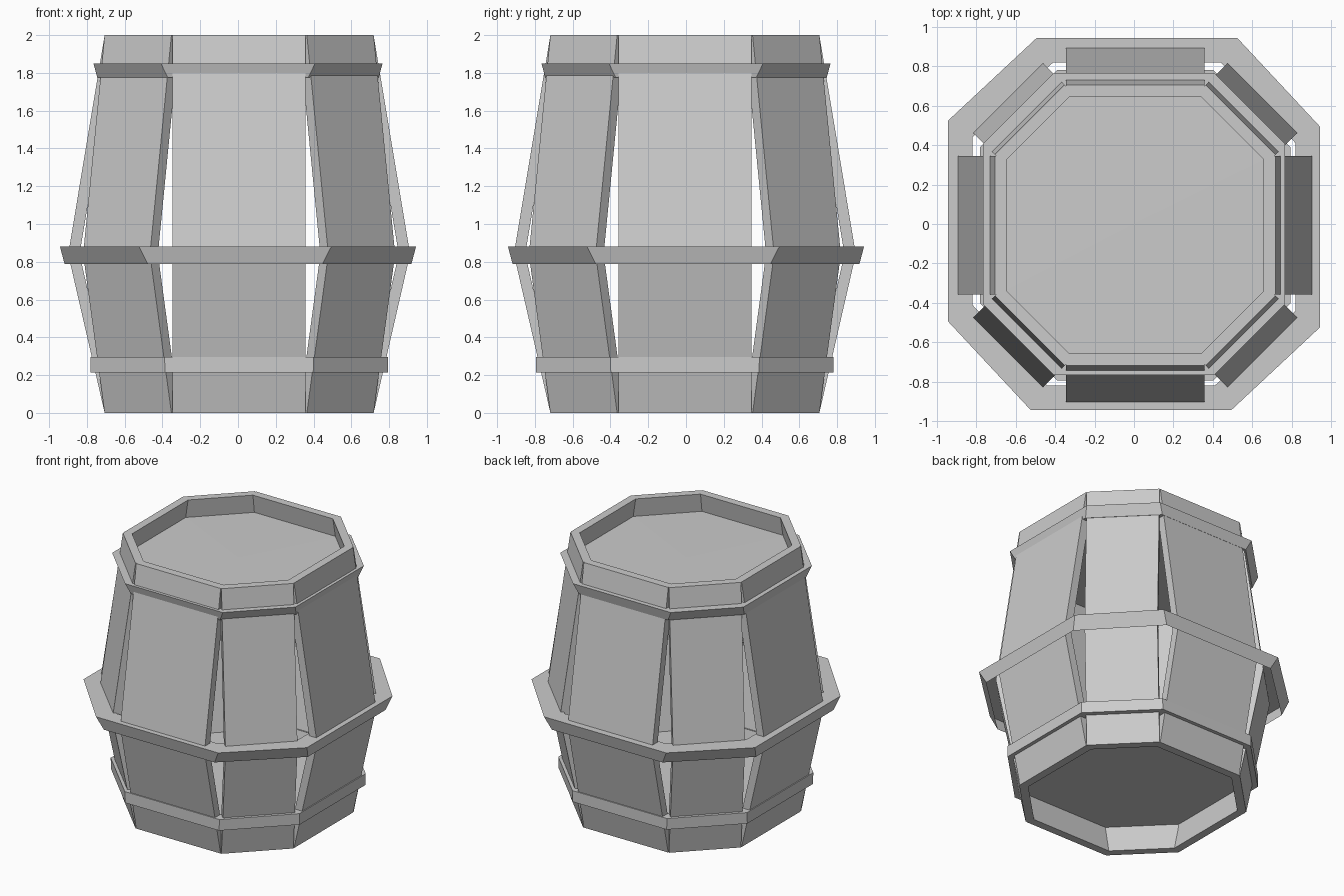
import bpy, bmesh
from math import radians
from mathutils import Matrix, Vector

if "Cube" in bpy.data.objects:
    bpy.data.objects.remove(bpy.data.objects["Cube"])

CENTRE = Vector((0.006, -0.006, 0))


def add_object(name, bm):
    bmesh.ops.recalc_face_normals(bm, faces=bm.faces)
    mesh = bpy.data.meshes.new(name)
    bm.to_mesh(mesh)
    bm.free()
    obj = bpy.data.objects.new(name, mesh)
    bpy.context.collection.objects.link(obj)
    return obj


def octagon(apothem, half, z, slide=0):
    """Eight corners; half is the half-length of the four square-on sides."""
    pts = []
    for k in range(4):
        quarter = Matrix.Rotation(radians(90 * k), 3, 'Z')
        for y in (-half, half):
            pts.append(quarter @ Vector((apothem, y + slide, z)))
    return pts


def stave(name, angle, end, middle, half, thick=0.06):
    """Bent plank: an outer and inner profile swept from bottom to top."""
    bm = bmesh.new()
    rot = Matrix.Rotation(radians(angle), 3, 'Z')
    rings = []
    for r, z in [(end, 0.0), (middle, 0.84), (end, 2.0)]:
        ring = [(r, -half), (r, half), (r - thick, half), (r - thick, -half)]
        rings.append([bm.verts.new(rot @ Vector((x, y, z)) + CENTRE) for x, y in ring])
    for a, b in zip(rings, rings[1:]):
        for i in range(4):
            j = (i + 1) % 4
            bm.faces.new((a[i], a[j], b[j], b[i]))
    bm.faces.new(rings[0])
    bm.faces.new(rings[-1])
    return add_object(name, bm)


def hoop(name, profile, slide=0, offset=Vector()):
    """Eight-sided open band; profile lists (apothem, half side, z)."""
    bm = bmesh.new()
    rings = [[bm.verts.new(p + offset) for p in octagon(a, h, z, slide)]
             for a, h, z in profile]
    for a, b in zip(rings, rings[1:]):
        for i in range(8):
            j = (i + 1) % 8
            bm.faces.new((a[i], a[j], b[j], b[i]))
    return add_object(name, bm)


def head(name, apothem, z, rise):
    """Thin octagonal fan, very slightly raised at its centre."""
    bm = bmesh.new()
    rim = [bm.verts.new(p + CENTRE) for p in octagon(apothem, 0.35, z)]
    mid = bm.verts.new(Vector((0, 0, z + rise)))
    for i in range(8):
        bm.faces.new((rim[i], rim[(i + 1) % 8], mid))
    return add_object(name, bm)


# Staves: wide ones square-on, narrower ones on the diagonals
for k in range(4):
    stave(f"wide_stave_{k + 1}", 90 * k, 0.712, 0.905, 0.352)
    stave(f"narrow_stave_{k + 1}", 45 + 90 * k, 0.757, 0.918, 0.25)

# Hoops; their inner sides are buried in the staves
hoop("top_hoop", [(0.69, 0.36, 1.85), (0.765, 0.408, 1.85),
                  (0.745, 0.372, 1.775), (0.70, 0.35, 1.775)])
hoop("middle_hoop", [(0.82, 0.425, 0.882), (0.943, 0.51, 0.882),
                     (0.918, 0.462, 0.788)], -0.015)
hoop("bottom_hoop", [(0.71, 0.36, 0.297), (0.788, 0.395, 0.297),
                     (0.788, 0.392, 0.213), (0.70, 0.35, 0.213)], 0, CENTRE)

# Recessed heads at both ends
head("top_head", 0.69, 1.86, 0.005)
head("bottom_head", 0.70, 0.21, -0.003)
